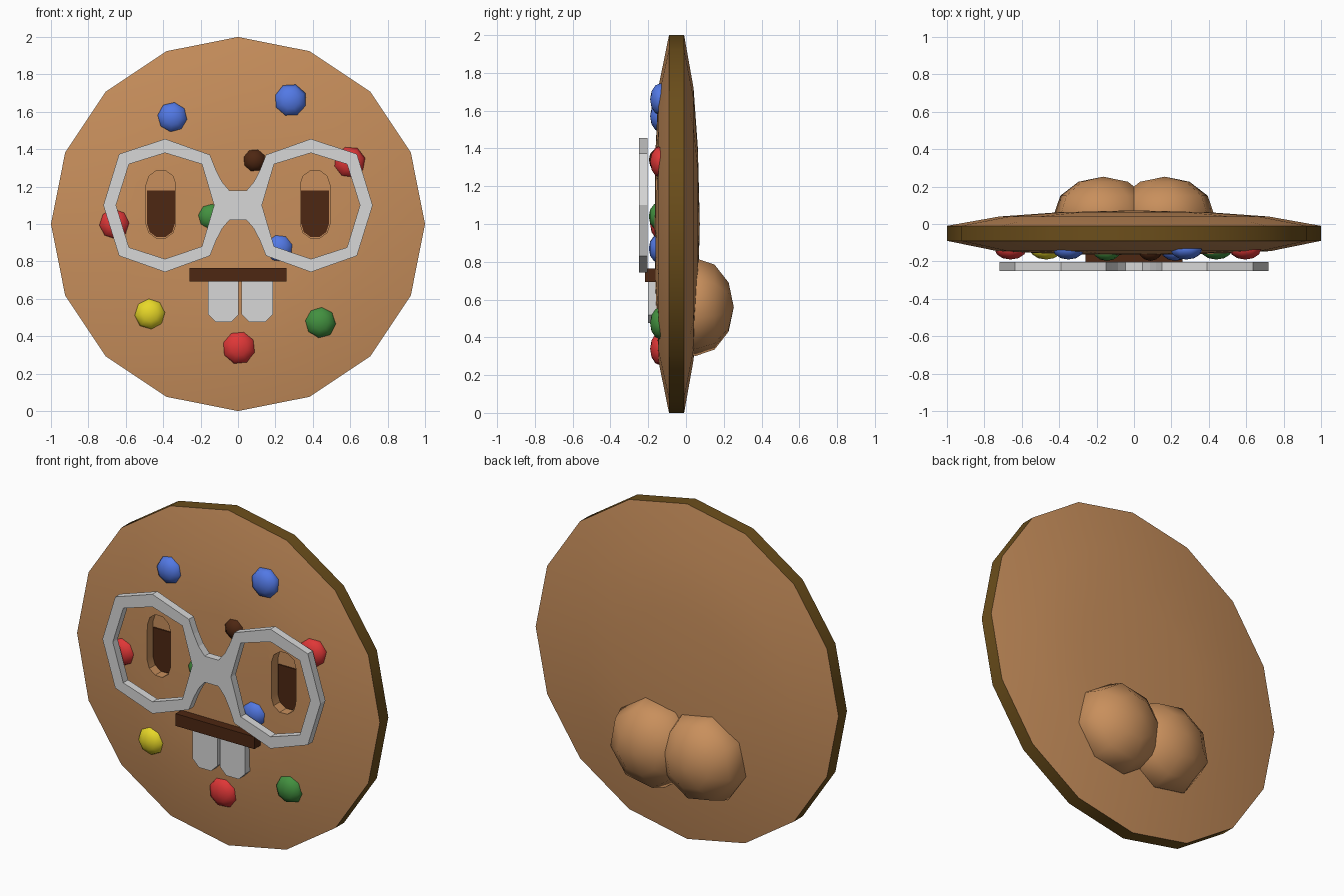
import bpy, bmesh, math
from mathutils import Matrix, Vector

if "Cube" in bpy.data.objects:
    bpy.data.objects.remove(bpy.data.objects["Cube"])


def material(name, r, g, b):
    m = bpy.data.materials.new(name)
    m.diffuse_color = (r, g, b, 1)
    m.use_nodes = True
    m.node_tree.nodes["Principled BSDF"].inputs["Base Color"].default_value = m.diffuse_color
    return m


biscuit = material("biscuit_brown", .578, .275, .107)
crust = material("dark_olive", .15, .077, .011)
dark = material("dark_chocolate", .075, .02, .006)
white = material("off_white", .68, .68, .68)
blue = material("blue", .085, .19, .78)
red = material("red", .74, .038, .038)
green = material("green", .055, .28, .05)
yellow = material("yellow", .80, .68, .021)


def finish(bm, name, mats, angle=None):
    bmesh.ops.recalc_face_normals(bm, faces=bm.faces[:])
    me = bpy.data.meshes.new(name)
    bm.to_mesh(me)
    bm.free()
    for m in mats:
        me.materials.append(m)
    ob = bpy.data.objects.new(name, me)
    bpy.context.collection.objects.link(ob)
    if angle:
        smooth(ob, angle)
    return ob


def activate(ob):
    bpy.ops.object.select_all(action='DESELECT')
    ob.select_set(True)
    bpy.context.view_layer.objects.active = ob


def smooth(ob, angle):
    activate(ob)
    bpy.ops.object.shade_smooth_by_angle(angle=math.radians(angle))


def slab(name, polys, y0, y1, mat, angle=None):
    """Extrude outlines in the x-z plane from y0 to y1."""
    bm = bmesh.new()
    for poly in polys:
        bm.faces.new([bm.verts.new((x, y0, z)) for x, z in poly])
    bmesh.ops.remove_doubles(bm, verts=bm.verts[:], dist=1e-4)
    bmesh.ops.recalc_face_normals(bm, faces=bm.faces[:])
    ext = bmesh.ops.extrude_face_region(bm, geom=bm.faces[:], use_keep_orig=True)
    moved = [g for g in ext["geom"] if isinstance(g, bmesh.types.BMVert)]
    bmesh.ops.translate(bm, verts=moved, vec=(0, y1 - y0, 0))
    return finish(bm, name, [mat], angle)


def blob(name, x, y, z, size, mat, turn=8, angle=60, seg=8, rings=6):
    """Low-sided ellipsoid with its pole facing along y."""
    bm = bmesh.new()
    bmesh.ops.create_uvsphere(bm, u_segments=seg, v_segments=rings, radius=1)
    m = (Matrix.Translation((x, y, z)) @ Matrix.Diagonal(Vector((*size, 1)))
         @ Matrix.Rotation(math.radians(turn), 4, 'Y') @ Matrix.Rotation(math.pi / 2, 4, 'X'))
    bmesh.ops.transform(bm, matrix=m, verts=bm.verts[:])
    return finish(bm, name, [mat], angle)


def arc(cx, cz, r, a0, a1, n):
    return [(cx + r * math.cos(math.radians(a0 + (a1 - a0) * i / n)),
             cz + r * math.sin(math.radians(a0 + (a1 - a0) * i / n))) for i in range(n + 1)]


# Sixteen-sided domed disc with a dark rim
profile = [(.4, -.161), (.73, -.145), (1, -.09), (1, -.01), (.72, .04), (.4, .063)]
N = 16
bm = bmesh.new()
loops = [[bm.verts.new((r * math.sin(math.tau * i / N), y, 1 + r * math.cos(math.tau * i / N)))
          for i in range(N)] for r, y in profile]
for k in range(len(loops) - 1):
    for i in range(N):
        j = (i + 1) % N
        f = bm.faces.new((loops[k][i], loops[k][j], loops[k + 1][j], loops[k + 1][i]))
        f.material_index = 1 if k == 2 else 0
for loop, y in ((loops[0], -.166), (loops[-1], .073)):
    c = bm.verts.new((0, y, 1))
    for i in range(N):
        bm.faces.new((loop[i], loop[(i + 1) % N], c))
disc = finish(bm, "disc_body", [biscuit, crust])

# Eye sockets cut into the front, each with a dark pupil plate on its floor
for s, side in ((-1, "left"), (1, "right")):
    cx = .412 * s
    slot = arc(cx, 1.21, .079, 0, 180, 5) + arc(cx, 1.0, .079, 180, 360, 5)
    cutter = slab("socket_cutter", [slot], -.3, -.10, biscuit)
    activate(disc)
    mod = disc.modifiers.new("socket", 'BOOLEAN')
    mod.operation = 'DIFFERENCE'
    mod.solver = 'EXACT'
    mod.object = cutter
    bpy.ops.object.modifier_apply(modifier=mod.name)
    bpy.data.objects.remove(cutter)
    pupil = [(cx + .074, 1.178), (cx - .074, 1.178)] + arc(cx, 1.0, .074, 180, 360, 5)
    slab(side + "_pupil", [pupil], -.107, -.0995, dark)
smooth(disc, 30)

# Button sweets on the front: colour, x, z, radius
buttons = [(blue, -.35, 1.57, .084), (blue, .28, 1.66, .09), (red, .595, 1.33, .088),
           (red, -.66, 1.0, .085), (green, -.145, 1.04, .075), (dark, .088, 1.34, .066),
           (blue, .22, .87, .08), (yellow, -.47, .52, .086), (green, .44, .475, .086),
           (red, .005, .34, .093)]
for n, (mat, x, z, r) in enumerate(buttons):
    y = -.142 if math.hypot(x, z - 1) < .5 else -.135
    blob(f"button_{n + 1}", x, y, z, (r, .055, r), mat, turn=8 + 11 * n)

# Spectacles: two eight-sided rims joined by a waisted bridge
outer = [(.15, 1.37), (.39, 1.455), (.636, 1.374), (.72, 1.10), (.636, .83), (.39, .743), (.15, .83)]
inner = [(.193, 1.32), (.39, 1.38), (.583, 1.32), (.652, 1.10), (.583, .875), (.39, .813), (.193, .88)]
polys = []
for s in (1, -1):
    half = [(outer[i], outer[i + 1], inner[i + 1], inner[i]) for i in range(6)]
    for v in (1, -1):
        half.append([(x, 1.10 + v * z) for x, z in
                     ((0, 0), (.128, 0), (.193, .22), (.15, .27), (.118, .19), (.085, .125), (.045, .078), (0, .078))])
    # Shared corners of rim and bridge
    half = [[{(.193, .88): (.193, .88), (.15, .83): (.15, .83)}.get((round(x, 3), round(z, 3)), (x, z))
             for x, z in p] for p in half]
    polys += [[(s * x, z) for x, z in p] for p in half]
slab("spectacles", polys, -.25, -.204, white)

# Mouth bar and two front teeth
slab("mouth_bar", [[(-.26, .692), (.26, .692), (.26, .765), (-.26, .765)]], -.217, -.13, dark)
for x0, x1, side in ((-.16, .004, "left"), (.02, .187, "right")):
    c = .042
    slab(side + "_tooth", [[(x0, .72), (x0, .475 + c), (x0 + c, .475), (x1 - c, .475),
                            (x1, .475 + c), (x1, .72)]], -.2, -.13, white)

# Two overlapping lumps on the back
for s, side in ((-1, "left"), (1, "right")):
    blob(side + "_back_lump", .165 * s, .05, .56, (.27, .203, .265), biscuit, turn=12 * s, angle=50)
